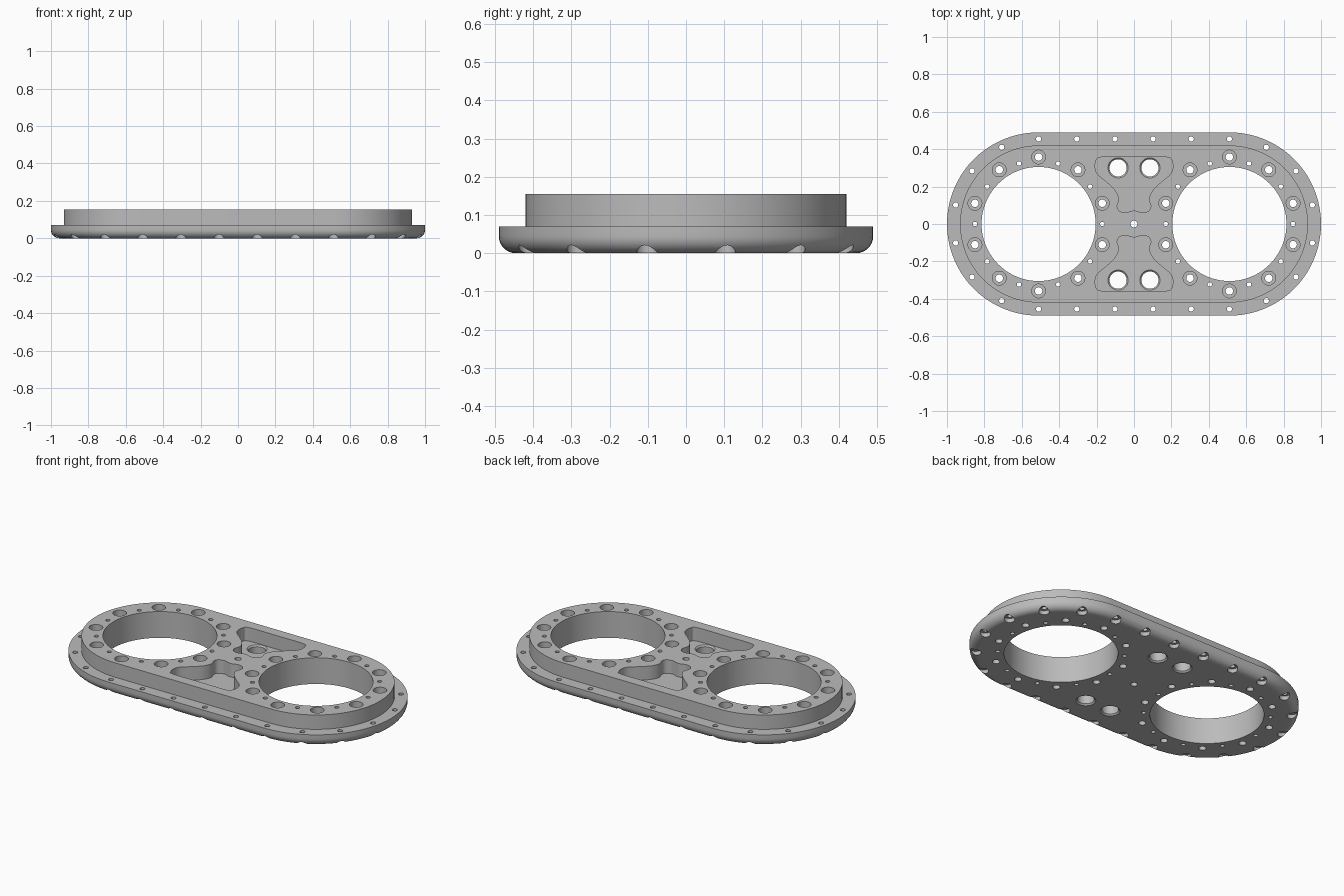
import bpy
import bmesh
from math import cos, sin, pi, radians
from mathutils import Vector

cube = bpy.data.objects.get("Cube")
if cube:
    bpy.data.objects.remove(cube, do_unlink=True)

SPACING = 0.51               # ring centre to plate centre
TOP, FLANGE_TOP, POCKET_FLOOR = 0.155, 0.07, 0.075

steel = bpy.data.materials.new("grey_metal")
steel.use_nodes = True
grey = (0.5, 0.5, 0.5, 1)
steel.diffuse_color = grey
steel.node_tree.nodes["Principled BSDF"].inputs["Base Color"].default_value = grey


def loft(bm, outlines):
    """Skin a closed solid through matching (x, y, z) outlines, bottom to top."""
    loops = [[bm.verts.new(p) for p in outline] for outline in outlines]
    n = len(loops[0])
    for low, high in zip(loops, loops[1:]):
        for i in range(n):
            j = (i + 1) % n
            bm.faces.new((low[i], low[j], high[j], high[i]))
    bm.faces.new(loops[0][::-1])
    bm.faces.new(loops[-1])


def stadium(radius, z, steps=40):
    pts = []
    for side, start in ((1, -pi / 2), (-1, pi / 2)):
        for i in range(steps + 1):
            a = start + pi * i / steps
            pts.append((side * SPACING + radius * cos(a), radius * sin(a), z))
    return pts


def bore(bm, x, y, profile, steps=24):
    """Turned cutter from (radius, z) pairs, bottom to top."""
    angles = [2 * pi * i / steps for i in range(steps)]
    loft(bm, [[(x + r * cos(a), y + r * sin(a), z) for a in angles] for r, z in profile])


def smooth_outline(points, steps=6):
    """Closed Catmull-Rom curve through the points."""
    out, n = [], len(points)
    for i in range(n):
        p0, p1, p2, p3 = (Vector(points[(i + k) % n]) for k in (-1, 0, 1, 2))
        for s in range(steps):
            t = s / steps
            out.append(0.5 * (2 * p1 + (p2 - p0) * t + (2 * p0 - 5 * p1 + 4 * p2 - p3) * t ** 2
                              + (3 * p1 - p0 - 3 * p2 + p3) * t ** 3))
    return out


def make_object(name, bm):
    bmesh.ops.recalc_face_normals(bm, faces=bm.faces)
    mesh = bpy.data.meshes.new(name)
    bm.to_mesh(mesh)
    bm.free()
    mesh.materials.append(steel)
    obj = bpy.data.objects.new(name, mesh)
    bpy.context.collection.objects.link(obj)
    return obj


def cut(target, cutter):
    cutter.hide_render = True
    mod = target.modifiers.new(cutter.name, 'BOOLEAN')
    mod.operation, mod.solver, mod.object = 'DIFFERENCE', 'EXACT', cutter
    bpy.context.view_layer.objects.active = target
    bpy.ops.object.modifier_apply(modifier=mod.name)
    bpy.data.objects.remove(cutter, do_unlink=True)


# Stepped plate: filleted flange with a narrower raised deck
bm = bmesh.new()
fillet = 0.045
sections = []
for i in range(9):
    a = pi / 2 * i / 8
    sections.append((0.49 - fillet + fillet * sin(a), fillet - fillet * cos(a)))
sections += [(0.49, FLANGE_TOP), (0.42, FLANGE_TOP), (0.42, TOP)]
loft(bm, [stadium(r, z) for r, z in sections])
plate = make_object("double_ring_plate", bm)

# Two waisted pockets in the deck
half = [(0.045, 0.061), (0.078, 0.07), (0.09, 0.095), (0.08, 0.135), (0.1, 0.18), (0.14, 0.22),
        (0.19, 0.262), (0.207, 0.295), (0.204, 0.332), (0.175, 0.357)]
outline = smooth_outline([(0, 0.072)] + half + [(0, 0.358)] + [(-x, y) for x, y in reversed(half)])
bm = bmesh.new()
for side in (1, -1):
    loft(bm, [[(p.x, side * p.y, z) for p in outline] for z in (POCKET_FLOOR, TOP + 0.1)])
cut(plate, make_object("pocket_cutter", bm))

# Bores and screw holes
bm = bmesh.new()
LOW, HIGH = -0.1, 0.3
bore(bm, 0, 0, [(0.018, LOW), (0.018, HIGH)])
for side in (1, -1):
    cx = side * SPACING
    bore(bm, cx, 0, [(0.305, LOW), (0.305, HIGH)], steps=80)
    for k in range(10):
        # Counterbored screw holes with small pin holes between them
        a = radians(18 + 36 * k)
        bore(bm, cx + 0.358 * cos(a), 0.358 * sin(a),
             [(0.02, LOW), (0.02, 0.095), (0.037, 0.095), (0.037, HIGH)])
        a = radians(36 * k)
        bore(bm, cx + 0.34 * cos(a), 0.34 * sin(a), [(0.012, LOW), (0.012, HIGH)], steps=16)

    # Chamfered holes through the pocket floors
    for y in (0.3, -0.3):
        bore(bm, side * 0.085, y, [(0.054, LOW), (0.054, 0), (0.046, 0.008), (0.046, 0.067),
                                   (0.054, POCKET_FLOOR), (0.054, HIGH)], steps=32)

    # Flange holes, counterbored from below: curved end, then straight edges
    spots = [(cx + side * 0.455 * cos(pi * (k + 0.5) / 7), 0.455 * sin(pi * (k + 0.5) / 7))
             for k in range(-3, 3)]
    spots += [(side * x, y) for x in (0.102, 0.306, SPACING) for y in (0.455, -0.455)]
    for x, y in spots:
        bore(bm, x, y, [(0.028, LOW), (0.028, 0.024), (0.014, 0.024), (0.014, HIGH)], steps=20)
cut(plate, make_object("hole_cutter", bm))

# Smooth walls with crisp machined edges
bpy.ops.object.select_all(action='DESELECT')
plate.select_set(True)
bpy.context.view_layer.objects.active = plate
bpy.ops.object.shade_smooth_by_angle(angle=radians(30))
